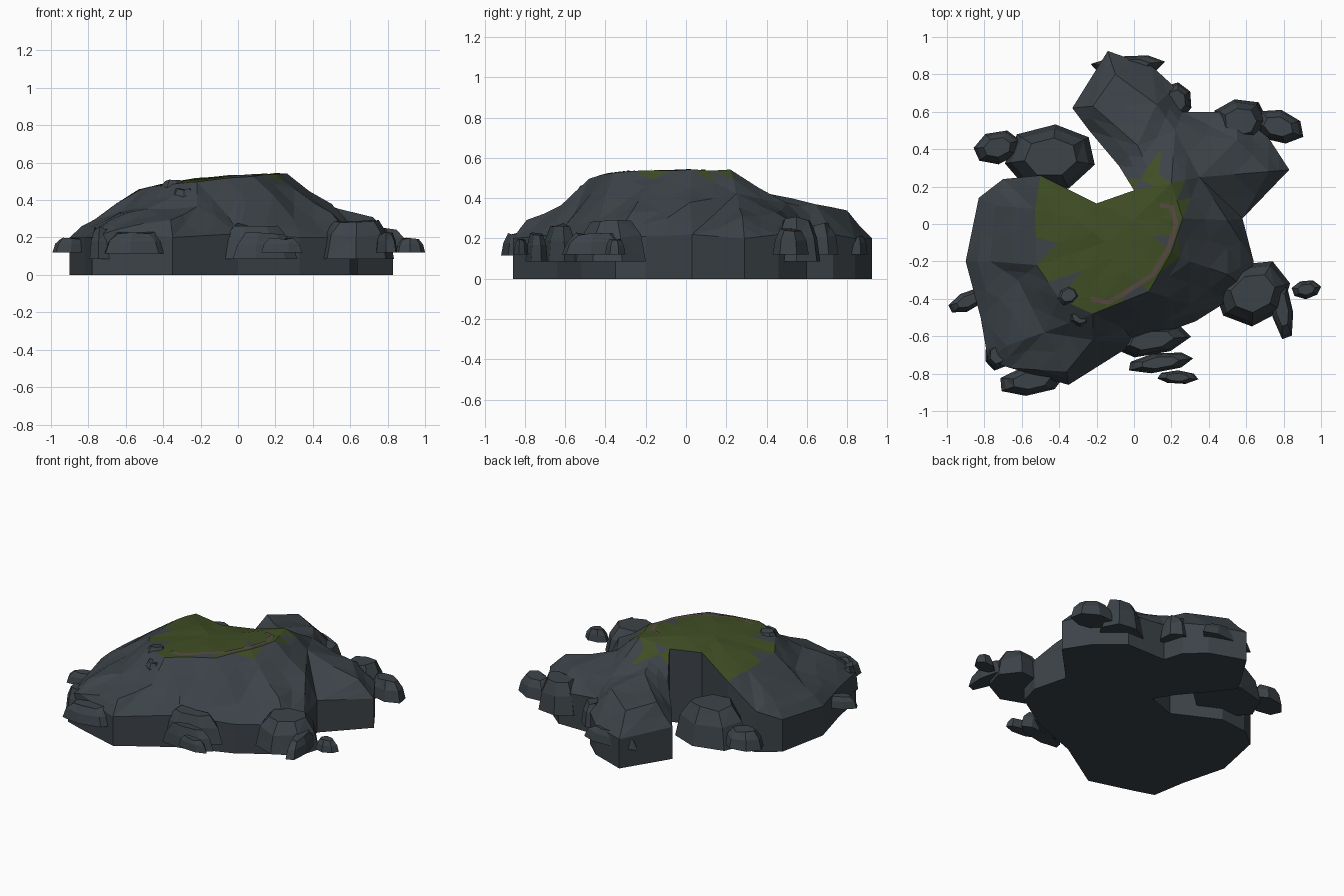
import bpy, bmesh, math, random
from mathutils import Vector
from mathutils.geometry import delaunay_2d_cdt
from mathutils.bvhtree import BVHTree

if "Cube" in bpy.data.objects:
    bpy.data.objects.remove(bpy.data.objects["Cube"])

random.seed(4)


def material(name, col):
    m = bpy.data.materials.new(name)
    m.diffuse_color = (*col, 1)
    m.use_nodes = True
    m.node_tree.nodes["Principled BSDF"].inputs["Base Color"].default_value = m.diffuse_color
    return m


ROCK = material("slate_rock", (0.045, 0.056, 0.065))
GRASS = material("grass", (0.050, 0.075, 0.018))
PATH = material("dirt", (0.095, 0.070, 0.055))


def add_object(name, bm, mats):
    me = bpy.data.meshes.new(name)
    bmesh.ops.recalc_face_normals(bm, faces=bm.faces)
    bm.to_mesh(me)
    bm.free()
    for m in mats:
        me.materials.append(m)
    ob = bpy.data.objects.new(name, me)
    bpy.context.collection.objects.link(ob)
    return ob


# Island: shoreline with cliff-top heights, counter-clockwise from the notch
shore = [
    (-.50, .26, .44), (-.70, .24, .28), (-.83, .14, .22), (-.90, -.20, .20),
    (-.82, -.50, .20), (-.78, -.73, .20), (-.66, -.77, .24), (-.35, -.86, .20),
    (0, -.64, .22), (.33, -.52, .20), (.60, -.35, .20), (.64, -.20, .21),
    (.58, .03, .22), (.83, .29, .20), (.72, .46, .22), (.55, .60, .22),
    (.26, .60, .25), (.22, .73, .22), (.10, .84, .20), (-.14, .925, .20),
    (-.33, .62, .22), (-.24, .50, .28), (-.08, .31, .35), (0, .18, .50),
    (-.20, .11, .50)]
# Plateau rim
rim = [
    (-.53, .08, .46), (-.52, -.22, .46), (-.40, -.40, .48), (-.22, -.48, .50),
    (.08, -.36, .53), (.20, -.15, .54), (.26, .03, .54), (.20, .22, .54),
    (.07, .30, .46)]
# Ledges, slopes and plateau middle
inner = [
    (-.77, -.20, .30), (-.74, .10, .31), (-.68, -.65, .30), (-.36, -.79, .30),
    (-.05, -.56, .32), (.30, -.43, .30), (.50, -.27, .32), (.50, .02, .37),
    (.72, .28, .30), (.55, .45, .32), (.35, .25, .43), (.22, .50, .38),
    (-.10, .80, .335), (-.22, .63, .36), (.02, .42, .41), (.12, .64, .36),
    (-.62, -.30, .35), (-.48, -.58, .35), (-.22, -.62, .36), (.30, -.20, .46),
    (-.15, -.10, .525), (-.30, .02, .505), (0, .02, .535), (-.05, -.25, .53)]

pts = shore + rim + inner
ns = len(shore)
grass_loop = [0] + list(range(ns, ns + len(rim))) + [ns - 2, ns - 1]
v2, _, tris, src, _, owner = delaunay_2d_cdt(
    [Vector(p[:2]) for p in pts], [], [list(range(ns)), grass_loop], 1, 1e-5)

bm = bmesh.new()
vs = [bm.verts.new((v.x, v.y, pts[s[0]][2] if s else .4)) for v, s in zip(v2, src)]
for t, o in zip(tris, owner):
    f = bm.faces.new([vs[i] for i in t])
    f.material_index = int(1 in o)
original = set(bm.verts)
bmesh.ops.subdivide_edges(bm, edges=bm.edges[:], cuts=1, use_grid_fill=True)
for v in bm.verts:
    if v not in original and not v.is_boundary:
        grassy = any(f.material_index for f in v.link_faces)
        v.co.z += random.uniform(-.004, .004) if grassy else random.uniform(-.012, .014)
bmesh.ops.triangulate(bm, faces=bm.faces[:])
surface = BVHTree.FromBMesh(bm)

# Ragged border between grass and rock
swap = []
for f in bm.faces:
    near = [g.material_index for e in f.edges for g in e.link_faces if g is not f]
    if (1 - f.material_index) in near and f.calc_area() < .02 and random.random() < .3:
        swap.append(f)
for f in swap:
    f.material_index = 1 - f.material_index

# Cliff walls and flat underside
edge = [e for e in bm.edges if e.is_boundary]
ext = bmesh.ops.extrude_edge_only(bm, edges=edge)["geom"]
for g in ext:
    if isinstance(g, bmesh.types.BMVert):
        g.co.z = 0
    elif isinstance(g, bmesh.types.BMEdge):
        for f in g.link_faces:
            f.material_index = 0
low = [g for g in ext if isinstance(g, bmesh.types.BMEdge)]
for f in bmesh.ops.contextual_create(bm, geom=low)["faces"]:
    f.material_index = 0
add_object("island", bm, [ROCK, GRASS])


# Faceted boulders: flat base, sloping sides, bevelled top
def boulder(name, x, y, rx, ry, turn, z0, z1, n=7):
    bm = bmesh.new()
    a0, c, s = random.random(), math.cos(math.radians(turn)), math.sin(math.radians(turn))
    wob = [random.uniform(.95, 1.08) for _ in range(n)]
    rings = []
    for scale, h in ((1, 0), (.86, .6), (.58, 1)):
        ring = []
        for i in range(n):
            a = a0 + i * math.tau / n
            u, w = rx * scale * wob[i] * math.cos(a), ry * scale * wob[i] * math.sin(a)
            z = z0 + (z1 - z0) * h * (1 - (random.uniform(0, .14) if h else 0))
            ring.append(bm.verts.new((x + u * c - w * s, y + u * s + w * c, z)))
        rings.append(ring)
    for a, b in zip(rings, rings[1:]):
        for i in range(n):
            j = (i + 1) % n
            bm.faces.new((a[i], a[j], b[j], b[i]))
    bm.faces.new(rings[0])
    bm.faces.new(rings[-1])
    bmesh.ops.triangulate(bm, faces=[f for f in bm.faces if len(f.verts) == 4])
    add_object(name, bm, [ROCK])


for i, r in enumerate([
        (-.44, .36, .25, .18, 5, .08, .34), (-.73, .41, .13, .085, 15, .12, .24),
        (-.55, -.835, .18, .08, 8, .115, .235), (-.885, -.41, .12, .05, 25, .12, .20),
        (.09, -.62, .21, .08, 10, .085, .28), (.14, -.74, .18, .05, 8, .085, .23)]):
    boulder(f"boulder_{i + 1}", *r)
for i, r in enumerate([
        (.23, -.82, .11, .035, 0, .12, .20), (.64, -.37, .21, .17, 20, .085, .31),
        (.79, -.45, .06, .17, 10, .12, .23), (.92, -.35, .078, .05, 5, .12, .20),
        (.57, .55, .15, .125, 0, .085, .31), (.77, .52, .14, .09, -15, .12, .25)]):
    boulder(f"boulder_{i + 7}", *r)
for i, r in enumerate([
        (-.03, .85, .20, .05, 3, .12, .22), (.23, .66, .08, .10, 15, .12, .28),
        (-.73, -.70, .07, .08, 0, .085, .26), (-.35, -.38, .07, .06, 30, .43, .51),
        (-.29, -.50, .07, .05, -20, .38, .465)]):
    boulder(f"boulder_{i + 13}", *r)

# Worn dirt track along the plateau edge, laid on the surface
track = [(.14, .10), (.20, .09), (.225, 0), (.19, -.12), (.10, -.27),
         (-.05, -.37), (-.14, -.42), (-.23, -.40)]
bm = bmesh.new()
prev = None
for i, p in enumerate(track):
    a, b = Vector(track[max(i - 1, 0)]), Vector(track[min(i + 1, len(track) - 1)])
    side = (b - a).orthogonal().normalized() * .013
    pair = []
    for k in (-1, 1):
        q = Vector(p) + side * k
        hit = surface.ray_cast(Vector((q.x, q.y, 2)), Vector((0, 0, -1)))[0]
        pair.append(bm.verts.new((q.x, q.y, (hit.z if hit else .53) + .004)))
    if prev:
        bm.faces.new((prev[0], prev[1], pair[1], pair[0]))
    prev = pair
add_object("dirt_track", bm, [PATH])
